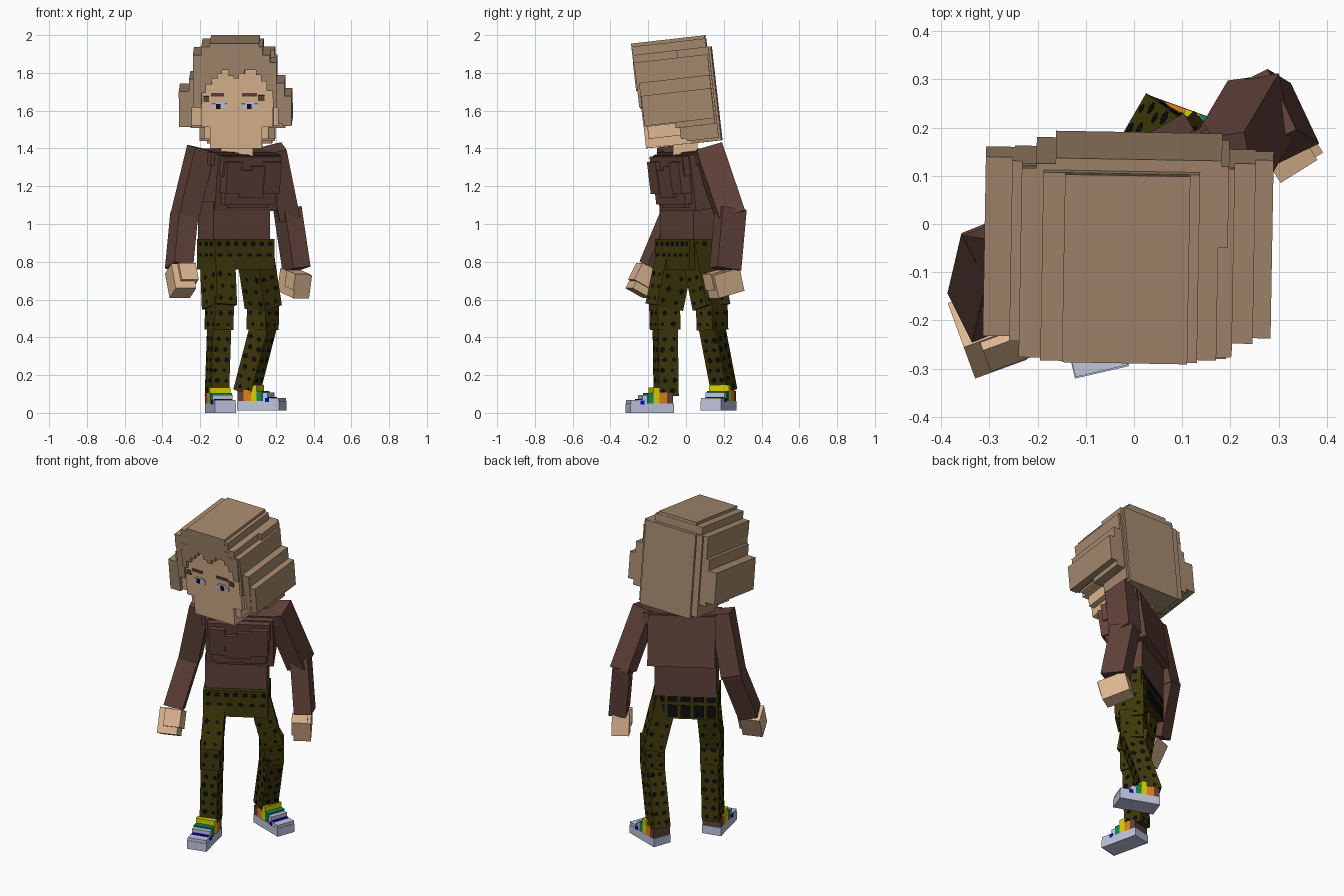
import bpy, math, random
from mathutils import Matrix, Vector

random.seed(4)
COLOURS = {
    "skin": (0.72, 0.47, 0.28), "hair": (0.37, 0.248, 0.155),
    "brown": (0.12, 0.055, 0.042), "olive": (0.050, 0.040, 0.003),
    "black": (0.004, 0.004, 0.006), "pale_grey": (0.52, 0.56, 0.72),
    "yellow": (0.70, 0.63, 0.0), "green": (0.006, 0.24, 0.10),
    "orange": (0.75, 0.22, 0.01), "blue": (0.0, 0.0, 0.85),
}
MATS = {}
for n, c in COLOURS.items():
    MATS[n] = bpy.data.materials.new(n)
    MATS[n].diffuse_color = (*c, 1)


def boxes(name, mat, M, items):
    """One object made of boxes (x0, x1, y0, y1, z0, z1) placed by matrix M."""
    verts, faces = [], []
    for x0, x1, y0, y1, z0, z1 in items:
        b = len(verts)
        verts += [M @ Vector((x, y, z)) for z in (z0, z1)
                  for x, y in ((x0, y0), (x1, y0), (x1, y1), (x0, y1))]
        faces += [[b + i for i in f] for f in (
            (3, 2, 1, 0), (4, 5, 6, 7), (0, 1, 5, 4),
            (1, 2, 6, 5), (2, 3, 7, 6), (3, 0, 4, 7))]
    me = bpy.data.meshes.new(name)
    me.from_pydata(verts, [], faces)
    me.materials.append(MATS[mat])
    ob = bpy.data.objects.new(name, me)
    bpy.context.collection.objects.link(ob)
    return ob


def frame(loc, rx=0, ry=0, rz=0):
    r = [math.radians(a) for a in (rx, ry, rz)]
    return (Matrix.Translation(loc) @ Matrix.Rotation(r[2], 4, 'Z')
            @ Matrix.Rotation(r[1], 4, 'Y') @ Matrix.Rotation(r[0], 4, 'X'))


def limb(name, mat, a, b, w, d, yaw=0):
    """Box from a (top) to b (bottom); returns its frame and length."""
    a, b = Vector(a), Vector(b)
    z = (a - b).normalized()
    t = math.radians(yaw)
    x = Vector((-math.sin(t), math.cos(t), 0)).cross(z).normalized()
    y = z.cross(x)
    M = Matrix((x, y, z)).transposed().to_4x4()
    M.translation = b
    L = (a - b).length
    boxes(name, mat, M, [(-w / 2, w / 2, -d / 2, d / 2, 0, L)])
    return M, L


def dots(name, M, w, d, L, step, size):
    """Thin black crosses in staggered rows on the four sides of a limb."""
    out, t, k = [], 0.002, 0
    z = step * 0.5
    while z < L - size:
        for half, other, side in ((w / 2, d / 2, 0), (d / 2, w / 2, 1)):
            for i in range(2):
                c = (i - 0.5 + (0.12 if k % 2 else -0.12)) * half
                h = size * random.uniform(0.28, 0.5)
                for s in (-1, 1):
                    o0, o1 = sorted((s * (other - t), s * (other + t)))
                    for p, q in ((h, h * 0.5), (h * 0.5, h)):
                        u = (c - p, c + p)
                        out.append((*u, o0, o1, z - q, z + q) if side == 0
                                   else (o0, o1, *u, z - q, z + q))
        z += step
        k += 1
    boxes(name, "black", M, out)


# ---- head (tilted forward) ----
H = frame((0, -0.02, 1.42), rx=6.5, rz=-1)
boxes("head", "skin", H, [(-.19, .19, -.19, .1, .115, .43), (-.145, .13, -.19, .1, 0.002, .12),
                          (-.175, .165, -.17, .1, .05, .12)])
boxes("ears", "skin", H, [(-.245, -.18, -.165, .05, .12, .23), (.18, .225, -.165, .05, .12, .23)])
boxes("neck", "skin", frame((0, 0, 1.36)), [(-.09, .08, -.07, .06, 0, .12)])

# hair: crown steps, side locks, back panel
boxes("hair_crown", "hair", H, [
    (-.145, .115, -.207, .185, .44, .562), (-.19, .135, -.206, .187, .43, .545),
    (-.235, .175, -.205, .189, .42, .50), (-.235, .205, -.203, .191, .42, .46)])
boxes("hair_sides", "hair", H, [
    (-.235, -.188, -.2, .19, .22, .5), (.188, .207, -.2, .19, .22, .46),
    (-.255, -.18, -.186, .19, .22, .37), (-.31, -.24, -.184, .19, .115, .305),
    (.19, .25, -.186, .19, .22, .35), (.215, .25, -.184, .19, .13, .35),
    (.24, .287, -.182, .19, .12, .28), (-.25, -.15, -.02, .19, .09, .25),
    (.15, .25, -.02, .19, .09, .25)])
boxes("hair_back", "hair", H, [(-.205, .195, .03, .2, .015, .5), (-.165, .18, .05, .212, 0, .5),
                               (-.205, .195, .0, .19, .03, .12)])
fringe = [(-.195, .30), (-.165, .345), (-.135, .375), (-.105, .40), (-.08, .425), (-.045, .39),
          (-.02, .375), (.01, .40), (.04, .43), (.10, .395), (.125, .36), (.155, .31), (.195, 0)]
boxes("hair_fringe", "hair", H, [(fringe[i][0], fringe[i + 1][0], -.207, -.15, fringe[i][1], .455)
                                 for i in range(len(fringe) - 1)])

# face details as thin plates
F0, F1 = -.194, -.188
boxes("eye_whites", "pale_grey", H, [(-.135, -.055, F0, F1, .215, .24), (-.115, -.065, F0, F1, .24, .25),
                                     (.022, .108, F0, F1, .215, .24), (.04, .09, F0, F1, .24, .25)])
boxes("pupils", "black", H, [(-.112, -.09, -.196, F1, .213, .24), (.052, .075, -.196, F1, .213, .24)])
boxes("eyebrows", "brown", H, [(-.14, -.07, F0, F1, .28, .297), (.025, .105, F0, F1, .28, .297),
                               (-.18, -.15, F0, F1, .25, .28), (.11, .145, F0, F1, .255, .285)])

# ---- torso, turned to one side ----
T = frame((0, .03, 1.1), rx=8, rz=30)
boxes("upper_torso", "brown", T, [(-.19, .19, -.085, .12, -.02, .28)])
boxes("chest_panels", "brown", T, [
    (-.155, .155, -.125, -.08, .02, .20), (-.175, .175, -.12, -.08, .17, .275),
    (-.165, -.075, -.145, -.08, .08, .25), (.065, .165, -.145, -.08, .08, .25),
    (-.075, -.01, -.14, -.08, .06, .205), (-.01, .065, -.14, -.08, .06, .225),
    (-.12, .12, -.11, -.08, 0, .03)])
boxes("shoulder_yoke", "brown", T, [(-.215, .215, -.05, .11, .22, .288)])
boxes("lower_torso", "brown", frame((-.02, .022, .9), rz=30), [(-.174, .174, -.08, .08, 0, .22)])

# ---- arms ----
limb("left_upper_arm", "brown", (-.195, -.075, 1.40), (-.285, -.06, 1.03), .115, .125, 22)
limb("left_forearm", "brown", (-.283, -.05, 1.07), (-.312, -.175, .77), .11, .12, 22)
limb("right_upper_arm", "brown", (.19, .115, 1.40), (.262, .237, 1.04), .11, .145, 8)
limb("right_forearm", "brown", (.262, .237, 1.08), (.31, .208, .76), .10, .14, 26)
boxes("left_hand", "skin", frame((-.295, -.225, .70), rx=-28, rz=20), [
    (-.065, .05, -.05, .06, -.072, .075), (-.03, .065, -.07, .05, -.03, .07)])
boxes("right_hand", "skin", frame((.300, .205, .69), rx=14, rz=32), [
    (-.05, .048, -.085, .08, -.065, .06), (-.06, .03, -.09, .0, -.02, .068)])

# ---- trousers ----
P = frame((-.012, .008, .76), rz=30)
HW, HD = .182, .094
boxes("hips", "olive", P, [(-HW, HW, -HD, HD, 0, .16)])
belt = []
for z, h, n in ((.135, .012, 7), (.075, .008, 6)):      # small spots, front and sides
    for i in range(n):
        c = -HW + (i + .5) * 2 * HW / n
        belt.append((c - .014, c + .014, -HD - .002, -HD + .002, z - h, z + h))
    for e in (-.055, 0, .055):
        for s in (-HW, HW):
            belt.append((s - .002, s + .002, e - .014, e + .014, z - h, z + h))
for z0, z1 in ((.01, .085), (.105, .145)):              # large patches on the back
    for i in range(5):
        c = -HW + (i + .5) * 2 * HW / 5
        belt.append((c - .027, c + .027, HD - .002, HD + .002, z0, z1))
boxes("hip_patches", "black", P, belt)

LEGS = {  # hip, thigh end, knee, ankle, thigh yaw, shin yaw
    "left": ((-.112, -.045, .90), (-.098, -.115, .56), (-.10, -.11, .44), (-.112, -.105, .09), 30, 18),
    "right": ((.082, .068, .90), (.134, .135, .56), (.130, .14, .44), (.045, .203, .11), 40, 60),
}
for side, (hip, mid, knee, ankle, y1, y2) in LEGS.items():
    M, L = limb(side + "_thigh", "olive", hip, mid, .12, .165, y1)
    dots(side + "_thigh_dots", M, .12, .165, L - .12, .065, .03)
    up = Vector(mid) + Vector((0, 0, .06))
    M, L = limb(side + "_knee", "olive", up, knee, .11, .13, (y1 + y2) / 2)
    dots(side + "_knee_dots", M, .11, .13, .14, .06, .028)
    top = Vector(knee) + (Vector(knee) - Vector(ankle)) * .12
    M, L = limb(side + "_shin", "olive", top, ankle, .10, .108, y2)
    dots(side + "_shin_dots", M, .10, .108, L - .03, .055, .03)

# ---- shoes: layered bars along the foot, toe towards local -y ----
for side, M in (("left", frame((-.093, -.192, 0), rz=13)),
                ("right", frame((.125, .172, .012), rz=70))):
    M = M @ Matrix.Diagonal((.93, .95, 1, 1))
    w = .062
    boxes(side + "_shoe_sole", "pale_grey", M, [
        (-w, w, -.125, .125, 0, .05), (-w + .002, w - .002, -.122, -.05, .04, .068),
        (-w + .004, w - .004, -.055, -.02, .04, .095)])
    boxes(side + "_shoe_spots", "blue", M, [
        (-w - .002, w + .002, -.066, -.043, .045, .066), (-w + .01, w - .01, -.072, -.053, .06, .073)])
    for mat, y0, y1, z in (("green", -.025, .008, .105), ("yellow", .008, .042, .135),
                           ("orange", .042, .086, .108), ("brown", .086, .12, .105)):
        boxes(side + "_shoe_" + mat + "_band", mat, M, [(-w + .001, w - .001, y0, y1, .048, z)])
